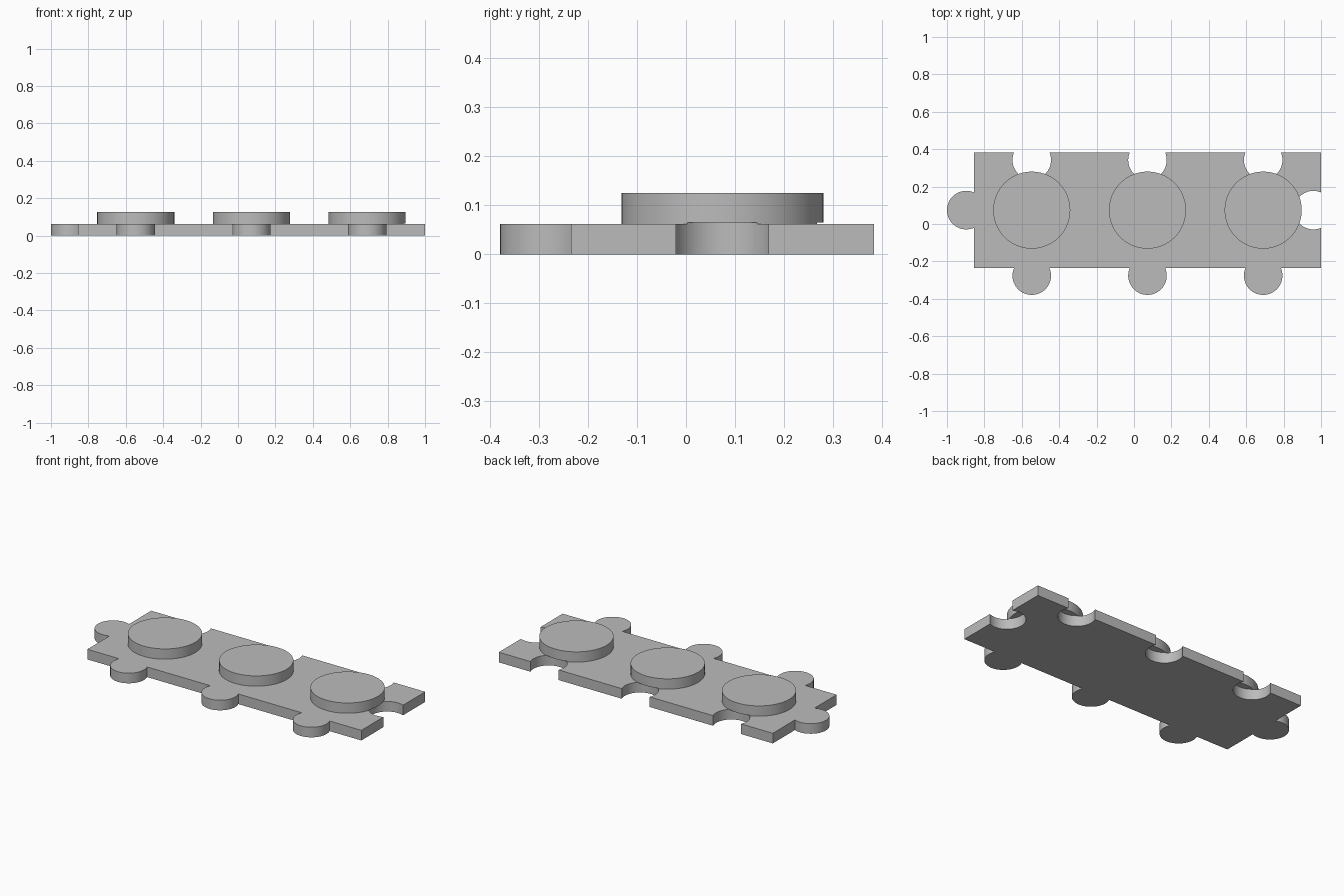
import bpy, bmesh, math

cube = bpy.data.objects.get("Cube")
if cube:
    bpy.data.objects.remove(cube, do_unlink=True)

X0, X1, Y0, Y1 = -0.856, 1.0, -0.235, 0.383   # plate edges
H, TOP = 0.062, 0.125                         # plate and stud heights
KNOB, OFFSET, STUD = 0.103, 0.041, 0.206      # radii and knob offset
CELL = (X1 - X0) / 3
XS = [X0 + CELL * (i + 0.5) for i in range(3)]
YC = (Y0 + Y1) / 2
SWEEP = math.pi - math.acos(OFFSET / KNOB)

grey = bpy.data.materials.new("plain grey")
grey.use_nodes = True
colour = (0.5, 0.5, 0.5, 1)
grey.diffuse_color = colour
grey.node_tree.nodes["Principled BSDF"].inputs["Base Color"].default_value = colour


def prism(name, outline, z0, z1):
    """Extrude a flat outline between two heights."""
    bm = bmesh.new()
    face = bm.faces.new([bm.verts.new((x, y, z0)) for x, y in outline])
    top = bmesh.ops.extrude_face_region(bm, geom=[face])["geom"]
    verts = [v for v in top if isinstance(v, bmesh.types.BMVert)]
    bmesh.ops.translate(bm, verts=verts, vec=(0, 0, z1 - z0))
    bmesh.ops.recalc_face_normals(bm, faces=bm.faces)
    mesh = bpy.data.meshes.new(name)
    bm.to_mesh(mesh)
    bm.free()
    mesh.materials.append(grey)
    obj = bpy.data.objects.new(name, mesh)
    bpy.context.collection.objects.link(obj)
    return obj


def arc(x, y, radius, start, end, steps):
    angles = [start + (end - start) * i / steps for i in range(steps + 1)]
    return [(x + radius * math.cos(a), y + radius * math.sin(a)) for a in angles]


def circle(x, y, radius, steps=96):
    return arc(x, y, radius, 0, math.tau, steps)[:-1]


def tab(x, y, out):
    """Round knob bulging beyond an edge that faces the angle out."""
    return arc(x + OFFSET * math.cos(out), y + OFFSET * math.sin(out),
               KNOB, out - SWEEP, out + SWEEP, 48)


def socket(x, y, out):
    """Matching round recess in an edge."""
    back = out + math.pi
    return arc(x - OFFSET * math.cos(out), y - OFFSET * math.sin(out),
               KNOB, back + SWEEP, back - SWEEP, 48)


def smooth(obj):
    bpy.ops.object.select_all(action="DESELECT")
    obj.select_set(True)
    bpy.context.view_layer.objects.active = obj
    bpy.ops.object.shade_smooth_by_angle(angle=math.radians(30))


# Interlocking plate: tabs on the front and right, sockets on the back and left
outline = [(X0, Y0)]
for x in XS:
    outline += tab(x, Y0, -math.pi / 2)
outline += [(X1, Y0)] + socket(X1, YC, 0) + [(X1, Y1)]
for x in reversed(XS):
    outline += socket(x, Y1, math.pi / 2)
outline += [(X0, Y1)] + tab(X0, YC, math.pi)
smooth(prism("plate", outline, 0, H))

# Helpers that relieve the studs where they overhang the sockets
spots = [(x, Y1 - OFFSET) for x in XS] + [(X1 - OFFSET, YC)]
cutters = []
for x, y in spots:
    cutter = prism("socket_cutter", circle(x, y, KNOB), -0.01, H + 0.003)
    cutter.hide_render = True
    cutter.hide_set(True)
    cutters.append(cutter)

# Round studs, sunk slightly into the plate
for name, x in zip(("right_stud", "middle_stud", "left_stud"), XS):
    stud = prism(name, circle(x, YC, STUD), H - 0.01, TOP)
    for cutter, (cx, cy) in zip(cutters, spots):
        if math.hypot(cx - x, cy - YC) < STUD + KNOB:
            cut = stud.modifiers.new("relief", "BOOLEAN")
            cut.operation = "DIFFERENCE"
            cut.solver = "EXACT"
            cut.object = cutter
    bpy.context.view_layer.objects.active = stud
    for cut in list(stud.modifiers):
        bpy.ops.object.modifier_apply(modifier=cut.name)
    smooth(stud)

# The helpers are no longer needed
for cutter in cutters:
    bpy.data.objects.remove(cutter, do_unlink=True)
